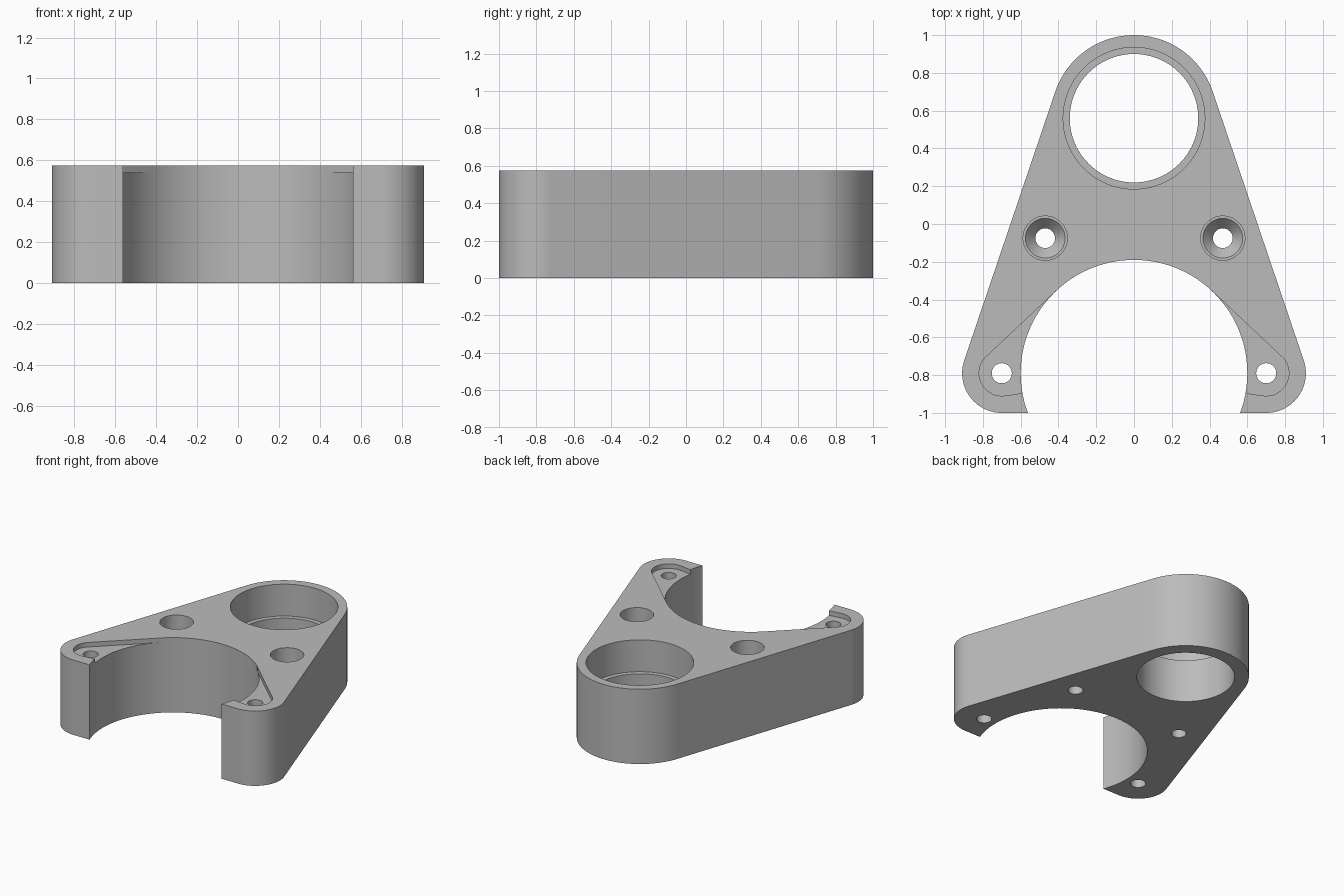
import bpy, bmesh
from math import sin, cos, acos, atan2, hypot, radians, degrees

cube = bpy.data.objects.get("Cube")
if cube:
    bpy.data.objects.remove(cube, do_unlink=True)

HEIGHT = 0.575
TOP_Y, TOP_R = 0.56, 0.44          # rounded end around the bearing seat
EAR_X, EAR_Y, EAR_R = 0.70, -0.79, 0.21
BORE_R, POCKET_R = 0.60, 0.12

grey = bpy.data.materials.new("plain grey")
grey.use_nodes = True
grey.diffuse_color = (0.5, 0.5, 0.5, 1)
grey.node_tree.nodes["Principled BSDF"].inputs["Base Color"].default_value = grey.diffuse_color


def arc(x, y, r, start, end, steps):
    """Points along an arc, angles in degrees."""
    angles = [radians(start + (end - start) * i / steps) for i in range(steps + 1)]
    return [(x + r * cos(a), y + r * sin(a)) for a in angles]


def circle(x, y, r, steps=96):
    return arc(x, y, r, 0, 360, steps)[:-1]


def loft(name, rings):
    """Closed solid through stacked outlines, each given as (points, z)."""
    bm = bmesh.new()
    loops = [[bm.verts.new((x, y, z)) for x, y in pts] for pts, z in rings]
    for low, high in zip(loops, loops[1:]):
        for i in range(len(low)):
            bm.faces.new((low[i - 1], low[i], high[i], high[i - 1]))
    bm.faces.new(loops[0])
    bm.faces.new(loops[-1])
    bmesh.ops.recalc_face_normals(bm, faces=bm.faces)
    mesh = bpy.data.meshes.new(name)
    bm.to_mesh(mesh)
    bm.free()
    mesh.materials.append(grey)
    obj = bpy.data.objects.new(name, mesh)
    bpy.context.collection.objects.link(obj)
    return obj


def drill(name, x, y, profile):
    """Round cutter from a (radius, z) profile."""
    return loft(name, [(circle(x, y, r), z) for r, z in profile])


def cut(body, cutter):
    cutter.hide_render = True
    mod = body.modifiers.new(cutter.name, 'BOOLEAN')
    mod.operation, mod.solver, mod.object = 'DIFFERENCE', 'EXACT', cutter
    bpy.context.view_layer.objects.active = body
    bpy.ops.object.modifier_apply(modifier=mod.name)
    bpy.data.objects.remove(cutter, do_unlink=True)


# Body outline: three rounded corners joined by tangent sides
dx, dy = EAR_X, EAR_Y - TOP_Y
side = degrees(atan2(dy, dx) + acos((TOP_R - EAR_R) / hypot(dx, dy)))
outline = arc(EAR_X, EAR_Y, EAR_R, -90, side, 32)
outline += arc(0, TOP_Y, TOP_R, side, 180 - side, 56)
outline += arc(-EAR_X, EAR_Y, EAR_R, 180 - side, 270, 32)
body = loft("bracket_body", [(outline, 0), (outline, HEIGHT)])

# Open clamp bore and stepped bearing seat
cut(body, drill("clamp_bore", 0, EAR_Y, [(BORE_R, -0.2), (BORE_R, 0.8)]))
cut(body, drill("bearing_seat", 0, TOP_Y,
                [(0.34, -0.2), (0.34, 0.33), (0.375, 0.33), (0.375, 0.8)]))

# Shallow pocket on each ear, tangent to the clamp bore
slope = degrees(acos((BORE_R - POCKET_R) / EAR_X))
pocket = arc(EAR_X, EAR_Y, POCKET_R, -98, slope, 28)
pocket += arc(0, EAR_Y, BORE_R, slope, slope, 1)[:1]
pocket += [(0.36, -0.42), (0.45, -0.875)]

for s in (1, -1):
    cut(body, loft("ear_pocket", [([(s * x, y) for x, y in pocket], z)
                                  for z in (0.54, 0.8)]))
    cut(body, drill("ear_hole", s * EAR_X, EAR_Y, [(0.053, -0.2), (0.053, 0.8)]))
    # Recessed countersunk screw hole
    cut(body, drill("screw_hole", s * 0.47, -0.075,
                    [(0.052, -0.2), (0.052, 0.15), (0.105, 0.21),
                     (0.117, 0.21), (0.117, 0.8)]))

bpy.ops.object.select_all(action='DESELECT')
body.select_set(True)
bpy.context.view_layer.objects.active = body
bpy.ops.object.shade_smooth_by_angle(angle=radians(30))
